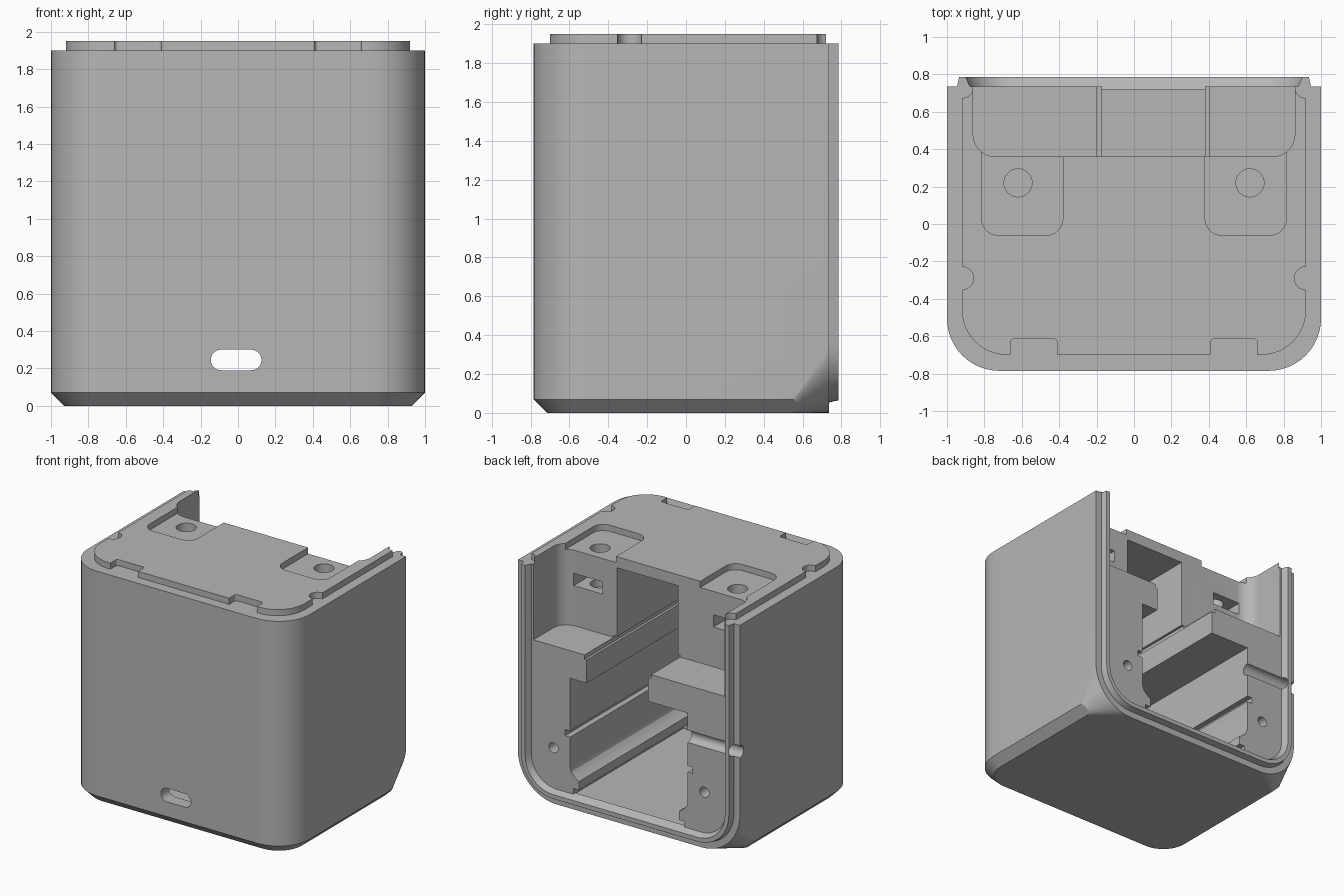
import bpy, bmesh
from math import sin, cos, pi
from mathutils import Vector

cube = bpy.data.objects.get("Cube")
if cube:
    bpy.data.objects.remove(cube)

grey = bpy.data.materials.new("plain_grey")
grey.use_nodes = True
COLOUR = (0.47, 0.47, 0.47, 1)
grey.diffuse_color = COLOUR
grey.node_tree.nodes["Principled BSDF"].inputs["Base Color"].default_value = COLOUR


def rounded(corners, seg=12):
    """2D outline from (a, b, radius) corners; rounded corners are square ones."""
    out = []
    for i, (a, b, r) in enumerate(corners):
        p = Vector((a, b))
        if r == 0:
            out.append(p)
            continue
        to_prev = (Vector(corners[i - 1][:2]) - p).normalized()
        to_next = (Vector(corners[(i + 1) % len(corners)][:2]) - p).normalized()
        c = p + (to_prev + to_next) * r
        for k in range(seg + 1):
            t = pi / 2 * k / seg
            out.append(c - to_next * r * cos(t) - to_prev * r * sin(t))
    return out


def box2d(a0, a1, b0, b1, r=(0, 0, 0, 0)):
    pts = [(a0, b0), (a1, b0), (a1, b1), (a0, b1)]
    return rounded([(*p, q) for p, q in zip(pts, r)])


def loft(name, rings, axis="z", closed=False):
    """Skin equal outlines [(outline, level), ...] along an axis."""
    place = {"x": lambda p, l: (l, p[0], p[1]),
             "y": lambda p, l: (p[0], l, p[1]),
             "z": lambda p, l: (p[0], p[1], l)}[axis]
    bm = bmesh.new()
    vs = [[bm.verts.new(place(p, l)) for p in ring] for ring, l in rings]
    n = len(vs[0])
    for j in range(len(vs) if closed else len(vs) - 1):
        u, w = vs[j], vs[(j + 1) % len(vs)]
        for i in range(n - 1 if closed else n):
            k = (i + 1) % n
            bm.faces.new((u[i], u[k], w[k], w[i]))
    if closed:
        bm.faces.new([r[0] for r in vs])
        bm.faces.new([r[-1] for r in vs])
    else:
        bm.faces.new(vs[0])
        bm.faces.new(vs[-1])
    bmesh.ops.recalc_face_normals(bm, faces=bm.faces)
    me = bpy.data.meshes.new(name)
    bm.to_mesh(me)
    bm.free()
    me.materials.append(grey)
    ob = bpy.data.objects.new(name, me)
    bpy.context.collection.objects.link(ob)
    return ob


def prism(name, outline, l0, l1, axis="z"):
    return loft(name, [(outline, l0), (outline, l1)], axis)


def circle(a, b, r, n=32):
    return [(a + r * cos(2 * pi * i / n), b + r * sin(2 * pi * i / n)) for i in range(n)]


def combine(target, tool, operation="DIFFERENCE", keep=False):
    mod = target.modifiers.new("bool", "BOOLEAN")
    mod.operation, mod.solver, mod.object = operation, "EXACT", tool
    bpy.context.view_layer.update()
    graph = bpy.context.evaluated_depsgraph_get()
    mesh = bpy.data.meshes.new_from_object(target.evaluated_get(graph))
    target.modifiers.clear()
    target.data = mesh
    if not keep:
        bpy.data.objects.remove(tool)


BACK = 0.735

# Outer housing: rounded front corners, chamfered base
def plan(d):
    r = 0.28 - d
    return box2d(-1 + d, 1 - d, -0.785 + d, BACK, (r, r, 0, 0))

housing = loft("housing", [(plan(0.07), 0), (plan(0), 0.07), (plan(0), 1.9)])

# Rear bottom corners blend into a rounded rim
def section(r):
    return box2d(-1.0005, 1.0005, -0.0005, 2.2, (r, r, 0, 0))

blend = loft("blend", [(section(0.01), -1), (section(0.01), 0.5),
                       (section(0.35), BACK), (section(0.35), 0.9)], "y")
combine(housing, blend, "INTERSECT")

# Raised plate on the top with locating notches
plate = prism("plate", box2d(-0.92, 0.92, -0.7, BACK - 0.001, (0.24, 0.24, 0, 0)), 1.85, 1.95)
combine(housing, plate, "UNION")
for s in (-1, 1):
    x0, x1 = sorted((0.41 * s, 0.66 * s))
    combine(housing, prism("cut", box2d(x0, x1, -0.75, -0.615, (0, 0, 0.02, 0.02)), 1.9, 2.1))
    for y in (-0.29, BACK):
        combine(housing, prism("cut", circle(0.92 * s, y, 0.062), 1.9, 2.1))

# Rear recess above the shelves
combine(housing, prism("cut", box2d(-0.86, 0.86, 0.36, 1, (0.12, 0.12, 0, 0)), 1.285, 2.1))

# Main cavity: wide channel with rail slots, narrower upper bay
half = [(0.45, 0.12), (0.5, 0.12), (0.5, 0.17), (0.45, 0.17), (0.45, 0.24),
        (0.49, 0.265), (0.52, 0.3), (0.53, 0.34), (0.53, 0.58), (0.575, 0.58),
        (0.575, 0.63), (0.53, 0.63), (0.53, 1.06)]
upper = [(0.38, 1.06), (0.38, 1.25), (0.4, 1.25), (0.4, 1.3), (0.37, 1.3),
         (0.37, 1.86), (-0.18, 1.86), (-0.18, 1.3), (-0.2, 1.3), (-0.2, 1.25),
         (-0.17, 1.25), (-0.17, 1.06)]
cavity = half + upper + [(-x, z) for x, z in reversed(half)]
combine(housing, prism("cut", cavity, -0.68, 1, "y"))

# Screw pockets, screw holes and nut slots on both sides
for s in (-1, 1):
    x0, x1 = sorted((0.38 * s, 0.815 * s))
    combine(housing, prism("cut", box2d(x0, x1, -0.06, 0.5, (0.09, 0.09, 0, 0)), 1.9, 2.1))
    combine(housing, prism("cut", circle(0.62 * s, 0.22, 0.075), 1.55, 2.1))
    x0, x1 = sorted((0.5 * s, 0.76 * s))
    combine(housing, prism("cut", box2d(x0, x1, 0.1, 0.5), 1.61, 1.71))
    combine(housing, prism("cut", circle(0.68 * s, 0.455, 0.042, 20), 0.45, 1, "y"))

# Port slot through the front wall
r = 0.054
combine(housing, prism("cut", box2d(-0.145, 0.125, 0.19, 0.3, (r, r, r, r)), -1, -0.6, "y"))

# U-shaped tongue around the rear rim
def u_path(d):
    q = 0.35 - d
    pts = rounded([(-1 + d, 1.9, 0), (-1 + d, d, q), (1 - d, d, q), (1 - d, 1.9, 0)])
    return pts

tongue = loft("rear_tongue", [(u_path(0.05), 0.72), (u_path(0.065), 0.785),
                              (u_path(0.1), 0.785), (u_path(0.13), 0.72)], "y", closed=True)

# Cable channel across one side of the rear rim
channel = prism("channel", circle(BACK, 0.87, 0.05), -1.1, -0.48, "x")
combine(tongue, channel, keep=True)
combine(housing, channel)

for ob in (housing, tongue):
    bpy.ops.object.select_all(action="DESELECT")
    ob.select_set(True)
    bpy.context.view_layer.objects.active = ob
    bpy.ops.object.shade_smooth_by_angle(angle=pi / 7)
